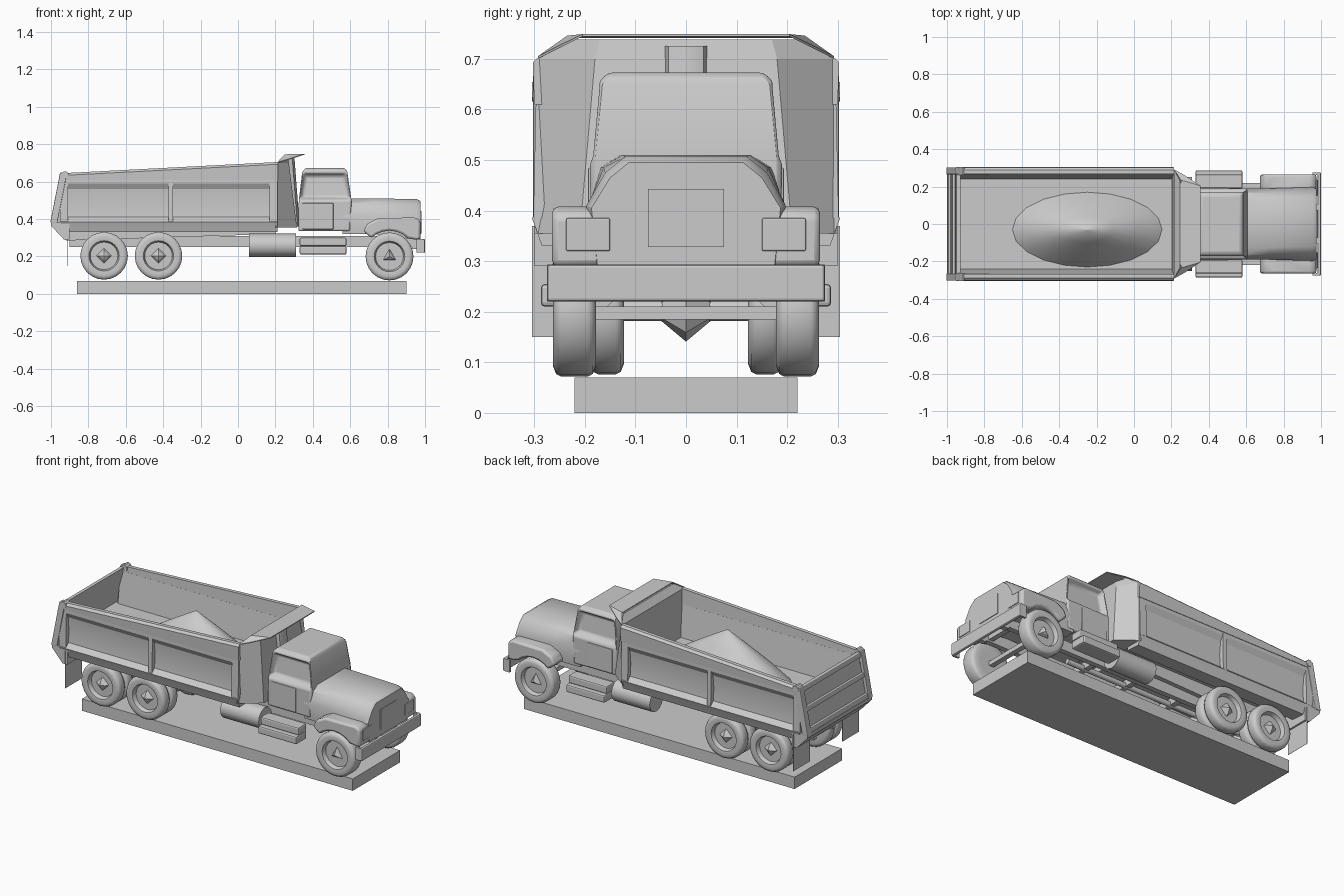
import bpy, bmesh, math
from mathutils import Vector

if "Cube" in bpy.data.objects:
    bpy.data.objects.remove(bpy.data.objects["Cube"])

grey = bpy.data.materials.new("plain grey")
grey.use_nodes = True
COLOR = (0.6, 0.6, 0.6, 1)
grey.diffuse_color = COLOR
grey.node_tree.nodes["Principled BSDF"].inputs["Base Color"].default_value = COLOR


def finish(name, bm, mirror=False, bevel=0, smooth=None):
    bmesh.ops.recalc_face_normals(bm, faces=bm.faces)
    mesh = bpy.data.meshes.new(name)
    bm.to_mesh(mesh)
    bm.free()
    mesh.materials.append(grey)
    ob = bpy.data.objects.new(name, mesh)
    bpy.context.collection.objects.link(ob)
    if bevel:
        mod = ob.modifiers.new("Bevel", "BEVEL")
        mod.width, mod.segments = bevel, 2
        mod.limit_method, mod.angle_limit = "ANGLE", math.radians(35)
    if mirror:
        mod = ob.modifiers.new("Mirror", "MIRROR")
        mod.use_axis = (False, True, False)
        mod.use_mirror_merge = False
    if smooth:
        bpy.ops.object.select_all(action="DESELECT")
        ob.select_set(True)
        bpy.context.view_layer.objects.active = ob
        bpy.ops.object.shade_smooth_by_angle(angle=math.radians(smooth))
    return ob


def loft_bm(rings):
    bm = bmesh.new()
    loops = [[bm.verts.new(p) for p in ring] for ring in rings]
    n = len(loops[0])
    for a, b in zip(loops, loops[1:]):
        for i in range(n):
            j = (i + 1) % n
            bm.faces.new((a[i], a[j], b[j], b[i]))
    bm.faces.new(loops[0])
    bm.faces.new(loops[-1])
    return bm


def loft(name, rings, **kw):
    return finish(name, loft_bm(rings), **kw)


def box(name, x0, x1, y0, y1, z0, z1, **kw):
    return loft(name, [[(x0, y0, z), (x1, y0, z), (x1, y1, z), (x0, y1, z)] for z in (z0, z1)], **kw)


def prism_y(name, pts, y0, y1, **kw):
    return loft(name, [[(x, y, z) for x, z in pts] for y in (y0, y1)], **kw)


def prism_x(name, pts, x0, x1, **kw):
    return loft(name, [[(x, y, z) for y, z in pts] for x in (x0, x1)], **kw)


def lathe_y(name, x, z, profile, steps=24, turn=0, **kw):
    """Revolve (radius, y) points around an axis running side to side."""
    angles = [turn + math.tau * i / steps for i in range(steps)]
    return loft(name, [[(x + r * math.cos(a), y, z + r * math.sin(a)) for a in angles]
                       for r, y in profile], **kw)


def rod_x(name, x0, x1, y, z, r, steps=12, **kw):
    angles = [math.tau * i / steps for i in range(steps)]
    return loft(name, [[(x, y + r * math.cos(a), z + r * math.sin(a)) for a in angles]
                       for x in (x0, x1)], smooth=40, **kw)


# Base slab
box("base_slab", -.86, .90, -.22, .22, 0, .07)


# Wheels: flat-tread tyre, recessed rim and pointed hub
def wheel(name, x, z, r, y0, y1, hub_sides):
    profile = [(.03, y0), (.6 * r, y0), (.84 * r, y0), (.96 * r, y0 + .006), (r, y0 + .016),
               (r, y1 - .016), (.96 * r, y1 - .006), (.84 * r, y1), (.64 * r, y1 - .004),
               (.58 * r, y1 - .028), (.3 * r, y1 - .028)]
    lathe_y(name + "_tyre", x, z, profile, mirror=True, smooth=50)
    lathe_y(name + "_hub", x, z, [(.042, y1 - .03), (.025, y1 - .012), (.002, y1 - .002)],
            steps=hub_sides, turn=math.pi / 2, mirror=True)


wheel("front_wheel", .81, .2, .128, .178, .263, 3)
for label, wx in (("middle", -.425), ("rear", -.716)):
    wheel(label + "_outer_wheel", wx, .203, .127, .196, .262, 4)
    wheel(label + "_inner_wheel", wx, .203, .127, .123, .189, 4)
    lathe_y(label + "_axle", wx, .203, [(.022, -.2), (.022, .2)], steps=10, smooth=40)
    lathe_y(label + "_differential", wx, .203, [(.012, -.06), (.062, 0), (.012, .06)], steps=8)
box("front_axle", .795, .825, -.19, .19, .185, .21)
rod_x("drive_shaft", -.70, .45, 0, .27, .015)

# Chassis
box("chassis_rail", -.90, .95, .075, .105, .25, .31, mirror=True)
for cx in (-.88, -.57, -.25, .05, .33, .62, .9):
    box("crossmember", cx - .015, cx + .015, -.08, .08, .26, .30)
rod_x("fuel_tank", .06, .31, .19, .26, .062, mirror=True)
box("step_lower", .33, .58, .19, .287, .21, .255, mirror=True, bevel=.008)
box("step_upper", .33, .58, .19, .265, .255, .30, mirror=True, bevel=.008)
box("mud_flap", -.911, -.91, .15, .305, .15, .37, mirror=True)

# Dump body
box("bed_floor", -.975, .22, -.255, .255, .375, .43)
prism_y("bed_subframe", [(-.92, .285), (.2, .32), (.2, .375), (-.97, .375)], -.13, .13)
prism_x("bed_side", [(.20, .335), (.285, .33), (.297, .365), (.305, .385), (.278, .41), (.272, .48),
                     (.28, .56), (.297, .59), (.297, .615), (.265, .615), (.24, .42), (.20, .40)],
        -.95, .21, mirror=True, smooth=20)
loft("bed_top_rail", [[(x, .265, .61), (x, .300, .61), (x, .303, h - .012), (x, .29, h),
                       (x, .268, h)] for x, h in ((-.94, .645), (.215, .705))], mirror=True)
for rx, w in ((-.93, .022), (-.36, .012), (.19, .022)):
    loft("side_rib", [[(rx - w, .27, z), (rx + w, .27, z), (rx + w, y, z), (rx - w, y, z)]
                      for z, y in ((.385, .302), (.61, .297))], mirror=True)

# Tailgate with stiffeners and corner posts
GATE_LOW, GATE_HIGH = Vector((-.985, 0, .385)), Vector((-.935, 0, .64))


def gate_bar(name, t0, t1, out, inner, y0, y1, **kw):
    a, b = (GATE_LOW.lerp(GATE_HIGH, t) for t in (t0, t1))
    prism_y(name, [(a.x - out, a.z), (b.x - out, b.z), (b.x + inner, b.z), (a.x + inner, a.z)],
            y0, y1, **kw)


gate_bar("tailgate_panel", 0, 1, 0, .008, -.28, .28)
for t in (0, .46, .9):
    gate_bar("tailgate_stiffener", t, t + .1, .014, .004, -.28, .28, bevel=.004)
gate_bar("tailgate_post", -.02, 1.03, .018, .02, .265, .303, mirror=True, bevel=.004)
lathe_y("tailgate_hinge", -.925, .635, [(.02, .262), (.02, .305)], steps=10, mirror=True)
prism_y("bed_rear_sill", [(-1, .365), (-1, .385), (-.9, .385), (-.9, .29), (-.93, .29)], -.30, .30)

# Front bulkhead, tapering toward the cab, with a hoist housing in the middle
loft("bulkhead", [[(x0, -w0, z), (x1, -w1, z), (x1, w1, z), (x0, w0, z)]
                  for z, x0, w0, x1, w1 in ((.355, .20, .30, .315, .21), (.70, .215, .29, .272, .18),
                                            (.738, .245, .235, .265, .17))])
loft("hoist_housing", [[(x - .05, -.05, z), (x, -.035, z), (x + .012, 0, z), (x, .035, z),
                        (x - .05, .05, z)] for z, x in ((.36, .318), (.725, .29))], smooth=50)
# Thin visor sheet: flat middle with wings folded down to the bed corners
wing = [(.212, .293, .70), (.268, .262, .716), (.355, .205, .744), (.25, .235, .741)]
loft("visor_wing", [[(x, y, z + d) for x, y, z in wing] for d in (0, .005)], mirror=True)
loft("visor", [[(.25, -.235, z), (.355, -.205, z + .003), (.355, .205, z + .003), (.25, .235, z)]
               for z in (.741, .746)])

# Heaped load
angles = [math.tau * i / 20 for i in range(20)]
loft("load_heap", [[(-.25 + .4 * s * math.cos(a), -.03 + .2 * s * math.sin(a), z) for a in angles]
                   for s, z in ((1, .43), (.7, .515), (.35, .60), (.02, .676))], smooth=50)

# Cab with recessed side windows
cab = loft_bm([[(x0, -h, z), (x1, -h, z), (x1, h, z), (x0, h, z)] for x0, x1, h, z in
               ((.322, .60, .188, .335), (.325, .607, .19, .50), (.343, .585, .176, .65),
                (.36, .572, .155, .673))])
bmesh.ops.recalc_face_normals(cab, faces=cab.faces)
windows = [f for f in cab.faces if abs(f.normal.y) > .8 and .5 < f.calc_center_median().z < .62]
bmesh.ops.inset_individual(cab, faces=windows, thickness=.028)
for f in windows:
    side = math.copysign(.035, f.calc_center_median().y)
    bmesh.ops.translate(cab, verts=f.verts, vec=(0, -side, 0))
finish("cab", cab, bevel=.01, smooth=35)
box("door_panel", .345, .51, .18, .194, .345, .485, mirror=True, bevel=.004)


# Hood and fenders
def hood_ring(x, half):
    return [(x, -y, z) for y, z in half] + [(x, y, z) for y, z in reversed(half)]


loft("hood", [hood_ring(.56, [(.18, .32), (.19, .42), (.17, .485), (.13, .51)]),
              hood_ring(.72, [(.18, .32), (.19, .42), (.163, .485), (.125, .51)]),
              hood_ring(.955, [(.18, .29), (.197, .41), (.16, .475), (.12, .507)]),
              hood_ring(.977, [(.175, .29), (.187, .405), (.15, .465), (.113, .495)])],
     smooth=35)
arch = [(.81 + .138 * math.cos(a), .2 + .138 * math.sin(a))
        for a in [math.radians(45 + 15 * i) for i in range(7)]]
prism_y("fender", [(.945, .29)] + arch + [(.67, .335), (.69, .375), (.75, .405), (.95, .408),
                                          (.975, .39), (.975, .29)],
        .165, .265, mirror=True, bevel=.012, smooth=40)

# Front details
box("grille", .97, .981, -.075, .075, .328, .443)
box("headlight", .97, .980, .15, .237, .32, .385, mirror=True, bevel=.003)
box("bumper", .982, 1, -.275, .275, .22, .293, bevel=.006)
box("bumper_return", .955, .99, .262, .275, .22, .293, mirror=True)
box("bumper_bracket", .93, .99, .075, .105, .24, .29, mirror=True)
